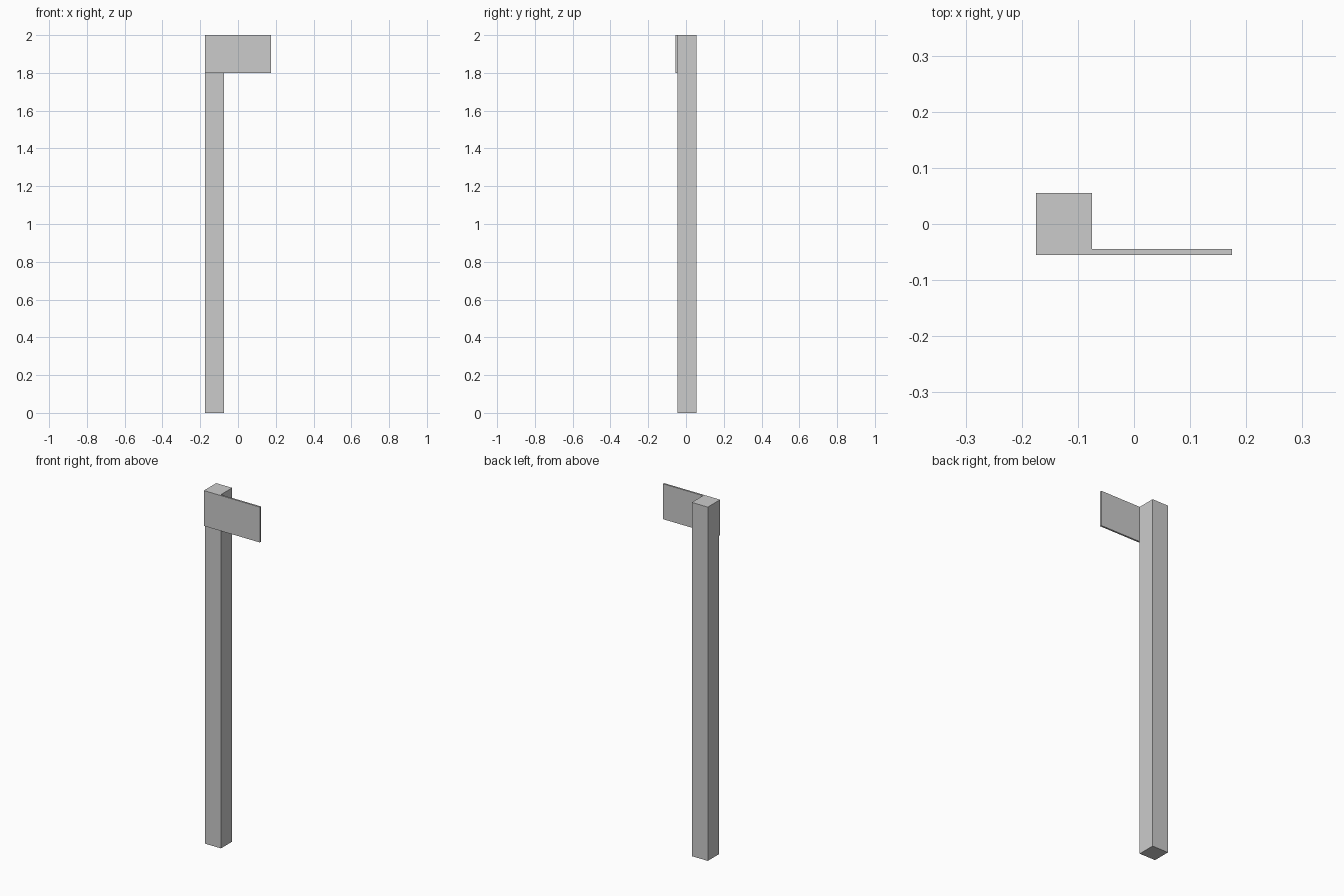
import bpy

if "Cube" in bpy.data.objects:
    bpy.data.objects.remove(bpy.data.objects["Cube"])


def box(name, x, y, z):
    """Add a box spanning the given (min, max) ranges."""
    spans = (x, y, z)
    bpy.ops.mesh.primitive_cube_add(size=1, location=[(a + b) / 2 for a, b in spans])
    obj = bpy.context.object
    obj.name = name
    obj.scale = [b - a for a, b in spans]
    bpy.ops.object.transform_apply(location=False, rotation=False, scale=True)
    return obj


# Square upright post
box("post", (-0.175, -0.075), (-0.045, 0.055), (0, 2))

# Thin sign board fixed to the front of the post, flush with its top and left side
box("sign_board", (-0.175, 0.175), (-0.055, -0.045), (1.8, 2))
